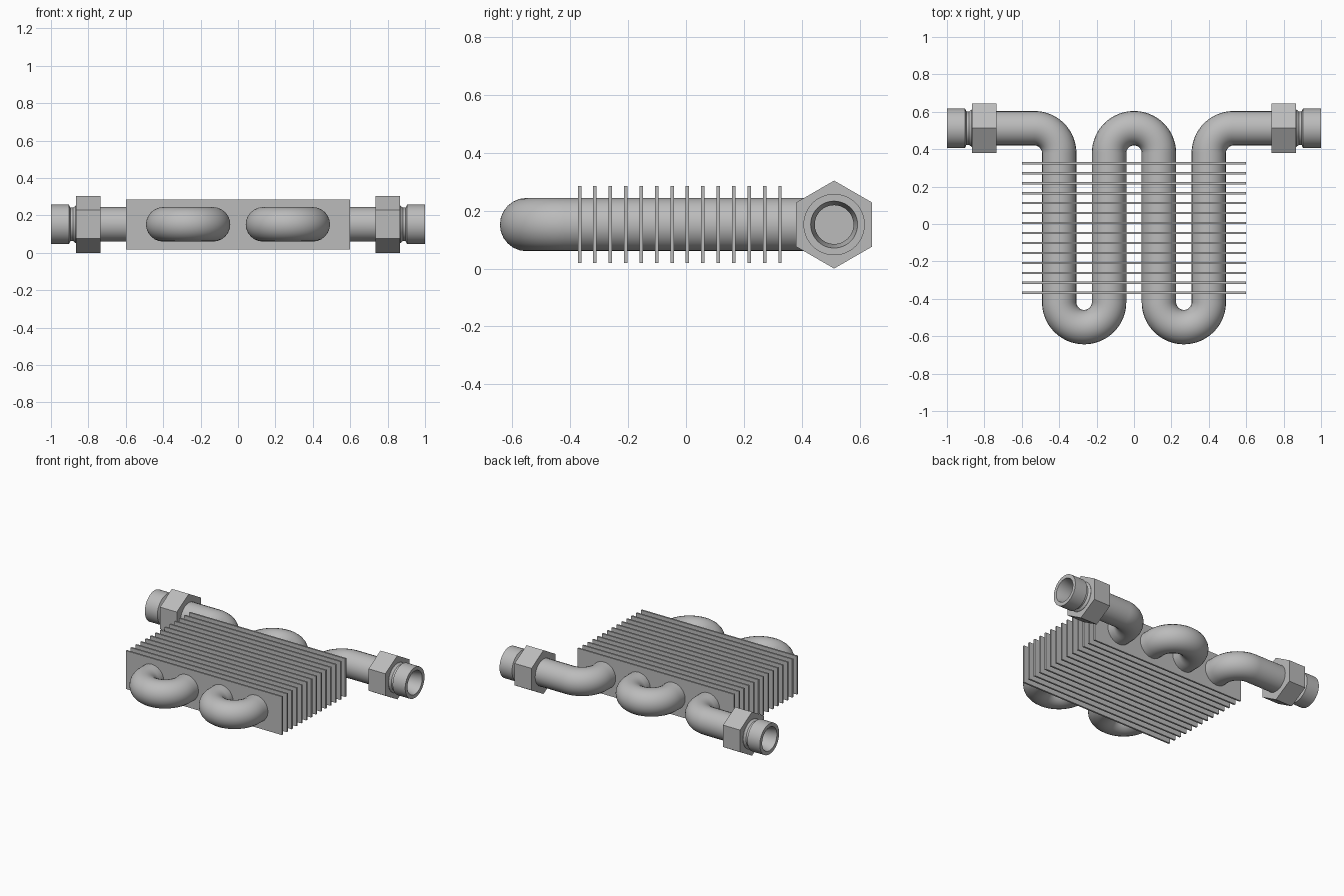
import bpy, bmesh
from math import sin, cos, pi, radians
from mathutils import Vector

if "Cube" in bpy.data.objects:
    bpy.data.objects.remove(bpy.data.objects["Cube"], do_unlink=True)

steel = bpy.data.materials.new("grey_steel")
steel.use_nodes = True
GREY = (0.5, 0.5, 0.5, 1)
steel.diffuse_color = GREY
steel.node_tree.nodes["Principled BSDF"].inputs["Base Color"].default_value = GREY

MID_Z = 0.152      # height of the pipe axis
PORT_Y = 0.512     # depth of the connection axis
PIPE_R = 0.092
BEND = 0.1333      # bend radius of the pipe axis
FRONT_Y = -0.418   # centres of the front bends
BACK_Y = PORT_Y - BEND


def select(ob):
    bpy.ops.object.select_all(action='DESELECT')
    ob.select_set(True)
    bpy.context.view_layer.objects.active = ob


def finish(name, bm, smooth=False):
    mesh = bpy.data.meshes.new(name)
    bmesh.ops.recalc_face_normals(bm, faces=bm.faces)
    bm.to_mesh(mesh)
    bm.free()
    ob = bpy.data.objects.new(name, mesh)
    bpy.context.collection.objects.link(ob)
    mesh.materials.append(steel)
    if smooth:
        select(ob)
        bpy.ops.object.shade_smooth_by_angle(angle=radians(20))
    return ob


def lathe(name, profile, sides, side, smooth=False):
    """Turn (x, radius) points around the port axis; side is +1 or -1."""
    bm = bmesh.new()
    rings = []
    for x, r in profile:
        rings.append([bm.verts.new((side * x, PORT_Y + r * sin(2 * pi * i / sides),
                                    MID_Z + r * cos(2 * pi * i / sides)))
                      for i in range(sides)])
    for a, b in zip(rings, rings[1:]):
        for i in range(sides):
            j = (i + 1) % sides
            bm.faces.new((a[i], a[j], b[j], b[i]))
    bm.faces.new(rings[0])
    bm.faces.new(rings[-1])
    return finish(name, bm, smooth)


def arc(cx, cy, start, end, steps=20):
    """Points on a bend, angles in degrees."""
    angles = [radians(start + (end - start) * i / steps) for i in range(steps + 1)]
    return [(cx + BEND * cos(a), cy + BEND * sin(a)) for a in angles]


# Serpentine pipe: in from one side, four passes, out at the other side
path = [(-0.8, PORT_Y)]
path += arc(-4 * BEND, BACK_Y, 90, 0)
path += arc(-2 * BEND, FRONT_Y, 180, 360, 40)
path += arc(0, BACK_Y, 180, 0, 40)
path += arc(2 * BEND, FRONT_Y, 180, 360, 40)
path += arc(4 * BEND, BACK_Y, 180, 90)
path += [(0.8, PORT_Y)]

curve = bpy.data.curves.new("serpentine_pipe", 'CURVE')
curve.dimensions = '3D'
curve.bevel_depth = PIPE_R
curve.bevel_resolution = 10
spline = curve.splines.new('POLY')
spline.points.add(len(path) - 1)
for point, (x, y) in zip(spline.points, path):
    point.co = (x, y, MID_Z, 1)
curve.materials.append(steel)
pipe = bpy.data.objects.new("serpentine_pipe", curve)
bpy.context.collection.objects.link(pipe)
select(pipe)
bpy.ops.object.convert(target='MESH')
bpy.ops.object.shade_smooth_by_angle(angle=radians(40))

# Cooling fins: a row of thin plates across the passes
FINS = 14
for i in range(FINS):
    bm = bmesh.new()
    bmesh.ops.create_cube(bm, size=1)
    bmesh.ops.scale(bm, vec=(1.2, 0.012, 0.266), verts=bm.verts)
    y = -0.368 + i * 0.0533
    bmesh.ops.translate(bm, vec=Vector((0, y, MID_Z)), verts=bm.verts)
    finish(f"cooling_fin_{i + 1}", bm)

# Hexagonal nuts and open threaded ends
for label, side in (("left", 1), ("right", -1)):
    lathe(f"{label}_hex_nut", [(0.736, 0.152), (0.866, 0.152)], 6, side)
    lathe(f"{label}_port", [(0.85, 0.1), (0.868, 0.1), (0.882, 0.089), (0.896, 0.089),
                            (0.904, 0.106), (1.0, 0.106), (1.0, 0.081),
                            (0.93, 0.067), (0.88, 0.067)], 48, side, True)
